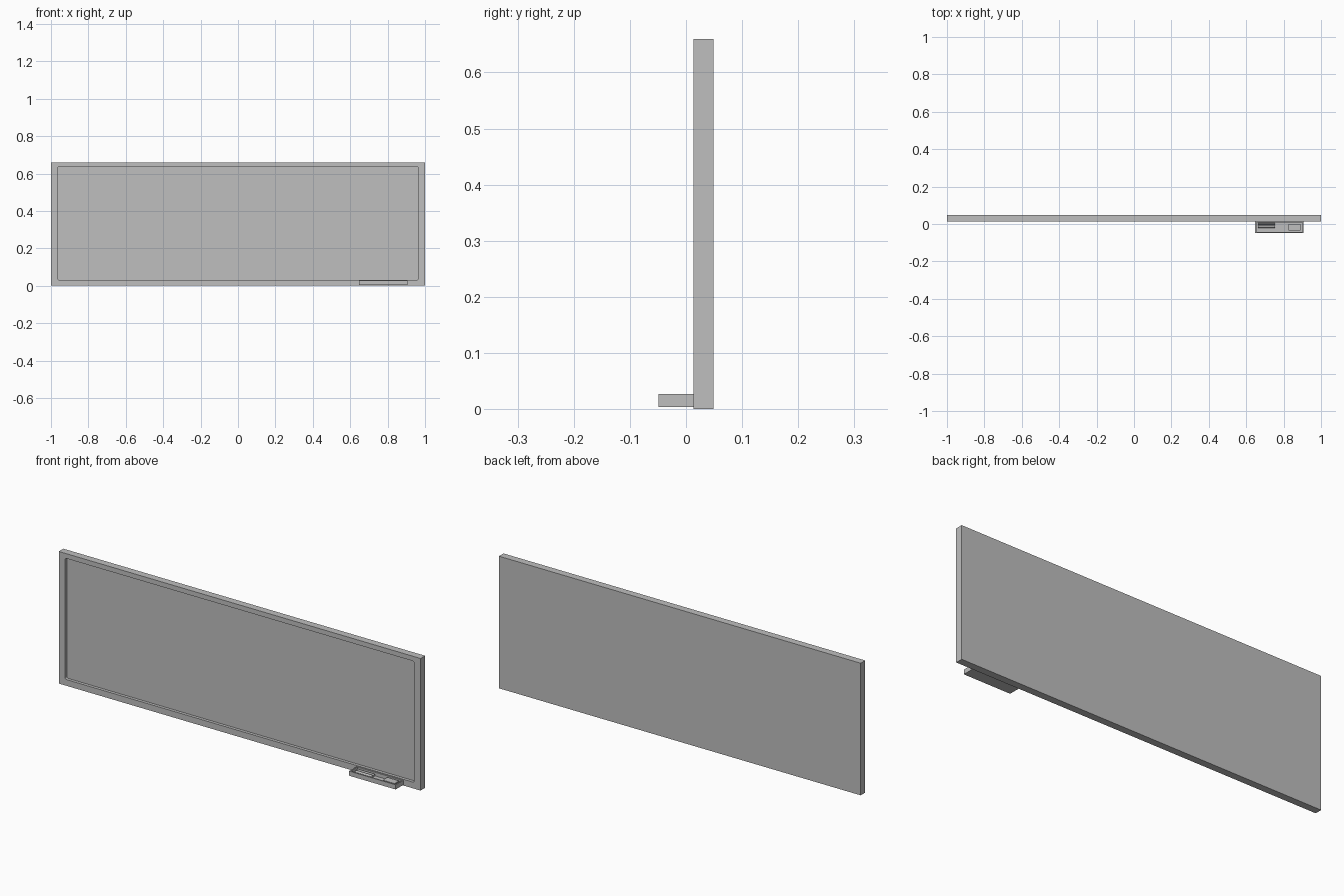
import bpy, math
from mathutils import Vector

cube = bpy.data.objects.get("Cube")
if cube:
    bpy.data.objects.remove(cube, do_unlink=True)

grey = bpy.data.materials.new("light_grey")
grey.use_nodes = True
colour = (0.52, 0.52, 0.52, 1)
grey.diffuse_color = colour
grey.node_tree.nodes["Principled BSDF"].inputs["Base Color"].default_value = colour


def box(name, low, high):
    """Box between two opposite corners."""
    low, high = Vector(low), Vector(high)
    bpy.ops.mesh.primitive_cube_add(size=1)
    ob = bpy.context.object
    ob.name = name
    mid, size = (low + high) / 2, high - low
    for v in ob.data.vertices:
        v.co = Vector(a * b for a, b in zip(v.co, size)) + mid
    ob.data.materials.append(grey)
    return ob


def carve(ob, cutter):
    """Cut one solid out of another and discard the cutter."""
    mod = ob.modifiers.new("recess", "BOOLEAN")
    mod.operation = "DIFFERENCE"
    mod.solver = "EXACT"
    mod.object = cutter
    bpy.context.view_layer.objects.active = ob
    bpy.ops.object.modifier_apply(modifier=mod.name)
    bpy.data.objects.remove(cutter, do_unlink=True)


def round_corners(ob, axis, radius):
    """Bevel only the edges that run along the given axis."""
    weights = ob.data.attributes.new("bevel_weight_edge", "FLOAT", "EDGE")
    for e in ob.data.edges:
        a, b = (ob.data.vertices[i].co for i in e.vertices)
        weights.data[e.index].value = float(abs((a - b).normalized()[axis]) > 0.9)
    mod = ob.modifiers.new("corners", "BEVEL")
    mod.limit_method = "WEIGHT"
    mod.width = radius
    mod.segments = 3
    bpy.context.view_layer.objects.active = ob
    bpy.ops.object.modifier_apply(modifier=mod.name)


# Board with a shallow recessed writing surface framed by its border
board = box("board", (-1, 0.013, 0), (1, 0.049, 0.66))
recess = box("recess_cutter", (-0.965, -0.02, 0.031), (0.965, 0.028, 0.636))
round_corners(recess, 1, 0.008)
carve(board, recess)

# Open-topped tray fixed to the lower border
tray = box("tray", (0.648, -0.049, 0.004), (0.906, 0.013, 0.027))
carve(tray, box("tray_cutter", (0.654, -0.043, 0.009), (0.9, 0.008, 0.05)))

# Pens lying in the tray
for name, y in (("back_pen", 0.0), ("front_pen", -0.015)):
    bpy.ops.mesh.primitive_cylinder_add(
        vertices=12, radius=0.0065, depth=0.092,
        location=(0.708, y, 0.0155), rotation=(0, math.pi / 2, 0))
    pen = bpy.context.object
    pen.name = name
    pen.data.materials.append(grey)
    bpy.ops.object.shade_smooth_by_angle()

# Eraser block
box("eraser", (0.825, -0.035, 0.009), (0.89, 0.001, 0.024))
